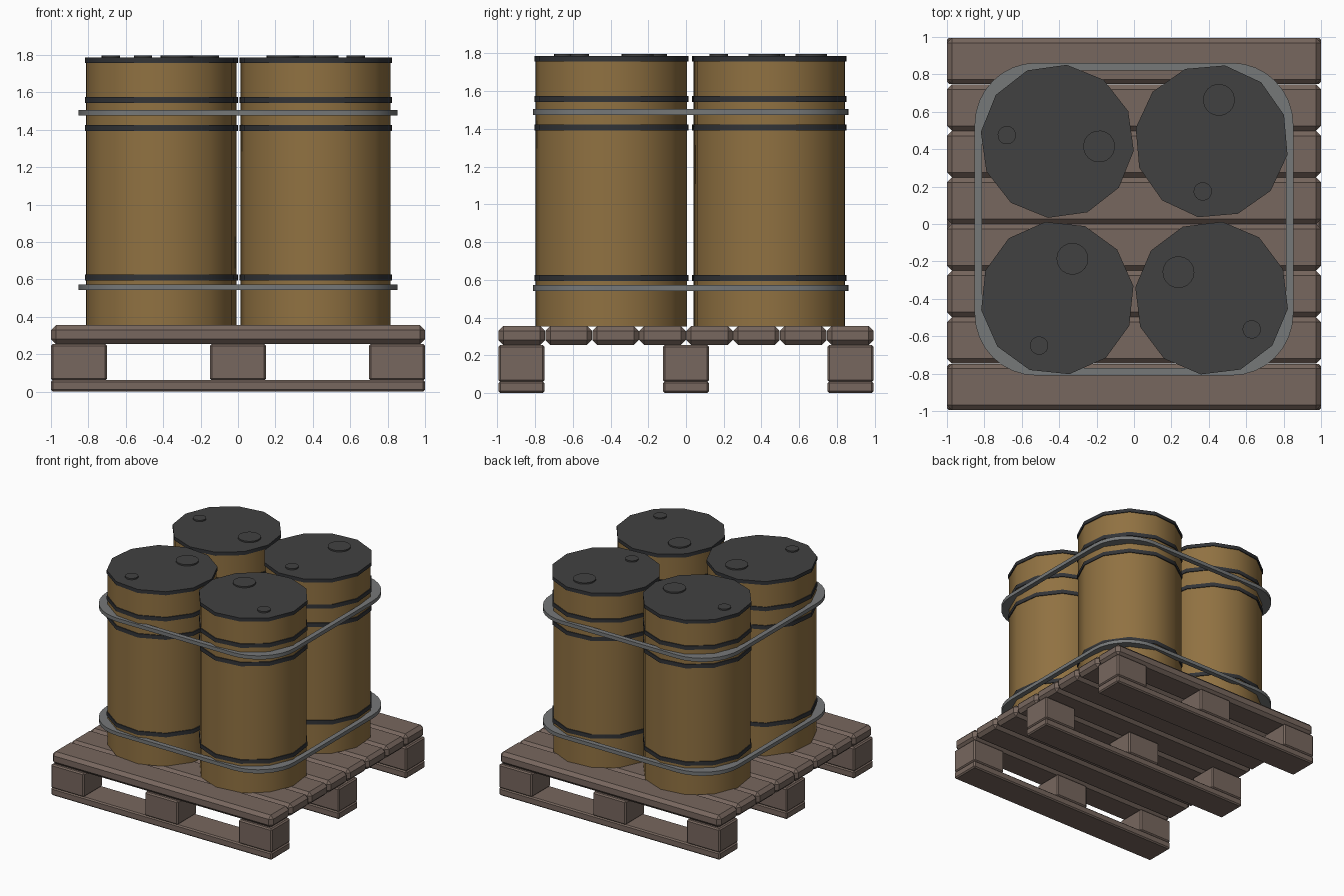
import bpy
import bmesh
from math import cos, sin, pi, radians
from mathutils import Matrix, Vector

cube = bpy.data.objects.get("Cube")
if cube:
    bpy.data.objects.remove(cube, do_unlink=True)


def material(name, rgb):
    m = bpy.data.materials.new(name)
    m.use_nodes = True
    m.diffuse_color = (*rgb, 1)
    m.node_tree.nodes["Principled BSDF"].inputs["Base Color"].default_value = (*rgb, 1)
    return m


WOOD = material("weathered wood", (0.185, 0.135, 0.112))
OCHRE = material("ochre paint", (0.28, 0.167, 0.054))
LID = material("lid grey", (0.053, 0.053, 0.053))
DARK = material("dark steel", (0.032, 0.034, 0.038))
STRAP = material("strap grey", (0.18, 0.188, 0.19))


def finish(name, bm, mats, smooth=False):
    mesh = bpy.data.meshes.new(name)
    bmesh.ops.recalc_face_normals(bm, faces=bm.faces)
    bm.to_mesh(mesh)
    bm.free()
    for m in mats:
        mesh.materials.append(m)
    obj = bpy.data.objects.new(name, mesh)
    bpy.context.collection.objects.link(obj)
    if smooth:
        bpy.ops.object.select_all(action='DESELECT')
        obj.select_set(True)
        bpy.context.view_layer.objects.active = obj
        bpy.ops.object.shade_smooth_by_angle(angle=radians(40))
    return obj


def board(name, center, size, bevel):
    """Wooden box with flat chamfered edges."""
    bm = bmesh.new()
    bmesh.ops.create_cube(bm, size=1)
    bmesh.ops.scale(bm, vec=size, verts=bm.verts)
    bmesh.ops.translate(bm, vec=center, verts=bm.verts)
    bmesh.ops.bevel(bm, geom=bm.edges[:], offset=bevel, segments=1, affect='EDGES')
    return finish(name, bm, [WOOD])


def drum_disc(name, x, y, z0, z1, radius, sides, turn, mats):
    """Upright cylinder; a second material goes on its top face."""
    bm = bmesh.new()
    bmesh.ops.create_cone(bm, cap_ends=True, segments=sides, radius1=radius,
                          radius2=radius, depth=z1 - z0)
    # put one corner on the turn direction
    first = max(bm.verts, key=lambda v: v.co.x).co
    spin = turn - Vector((1, 0)).angle_signed(Vector((first.x, first.y))) * -1
    bmesh.ops.rotate(bm, matrix=Matrix.Rotation(spin, 3, 'Z'), verts=bm.verts)
    bmesh.ops.translate(bm, vec=(x, y, (z0 + z1) / 2), verts=bm.verts)
    bm.normal_update()
    if len(mats) > 1:
        for f in bm.faces:
            f.material_index = int(f.normal.z > 0.9)
    return finish(name, bm, mats, True)


# Pallet: deck boards, bottom runners and spacer blocks
for i in range(8):
    board(f"deck_board_{i + 1}", (0, (i - 3.5) * 0.2488, 0.305), (2, 0.247, 0.1), 0.026)
for j, y in enumerate((-0.872, 0, 0.872)):
    board(f"bottom_runner_{j + 1}", (0, y, 0.031), (2, 0.245, 0.062), 0.01)
    for k, x in enumerate((-0.85, 0, 0.85)):
        board(f"spacer_block_{j + 1}_{k + 1}", (x, y, 0.157), (0.3, 0.245, 0.195), 0.01)

# Drums: the plug direction also turns the whole drum
drums = {
    "back_right": (-0.41, 0.442, -7),
    "back_left": (0.415, 0.442, 80),
    "front_right": (-0.41, -0.396, 69),
    "front_left": (0.415, -0.396, 142),
}
for place, (x, y, angle) in drums.items():
    a = radians(angle)
    drum_disc(f"{place}_drum_body", x, y, 0.352, 1.77, 0.405, 12, a, [OCHRE])
    drum_disc(f"{place}_drum_lid", x, y, 1.757, 1.786, 0.412, 12, a, [DARK, LID])
    for n, z in enumerate((0.61, 1.408, 1.559)):
        drum_disc(f"{place}_drum_hoop_{n + 1}", x, y, z - 0.016, z + 0.016, 0.412, 12, a, [DARK])
    for part, dist, r in (("large_plug", 0.225, 0.085), ("small_plug", -0.272, 0.049)):
        drum_disc(f"{place}_{part}", x + dist * cos(a), y + dist * sin(a),
                  1.78, 1.797, r, 20, a, [LID])


# Straps: flat rounded-square rings, wider at the corners
def rounded_loop(bm, half_x, half_y, radius, z, steps=8):
    verts = []
    for q, (sx, sy) in enumerate(((1, 1), (-1, 1), (-1, -1), (1, -1))):
        for s in range(steps + 1):
            t = (q + s / steps) * pi / 2
            verts.append(bm.verts.new((sx * (half_x - radius) + radius * cos(t),
                                       sy * (half_y - radius) + radius * sin(t) + 0.026, z)))
    return verts


for name, z in (("lower_strap", 0.557), ("upper_strap", 1.49)):
    bm = bmesh.new()
    loops = [rounded_loop(bm, 0.852 - inset, 0.836 - inset, r, z + dz)
             for inset, r, dz in ((0, 0.33, -0.015), (0, 0.33, 0.015),
                                  (0.04, 0.40, 0.015), (0.04, 0.40, -0.015))]
    count = len(loops[0])
    for k in range(4):
        a, b = loops[k], loops[(k + 1) % 4]
        for i in range(count):
            j = (i + 1) % count
            bm.faces.new((a[i], a[j], b[j], b[i]))
    finish(name, bm, [STRAP], True)
